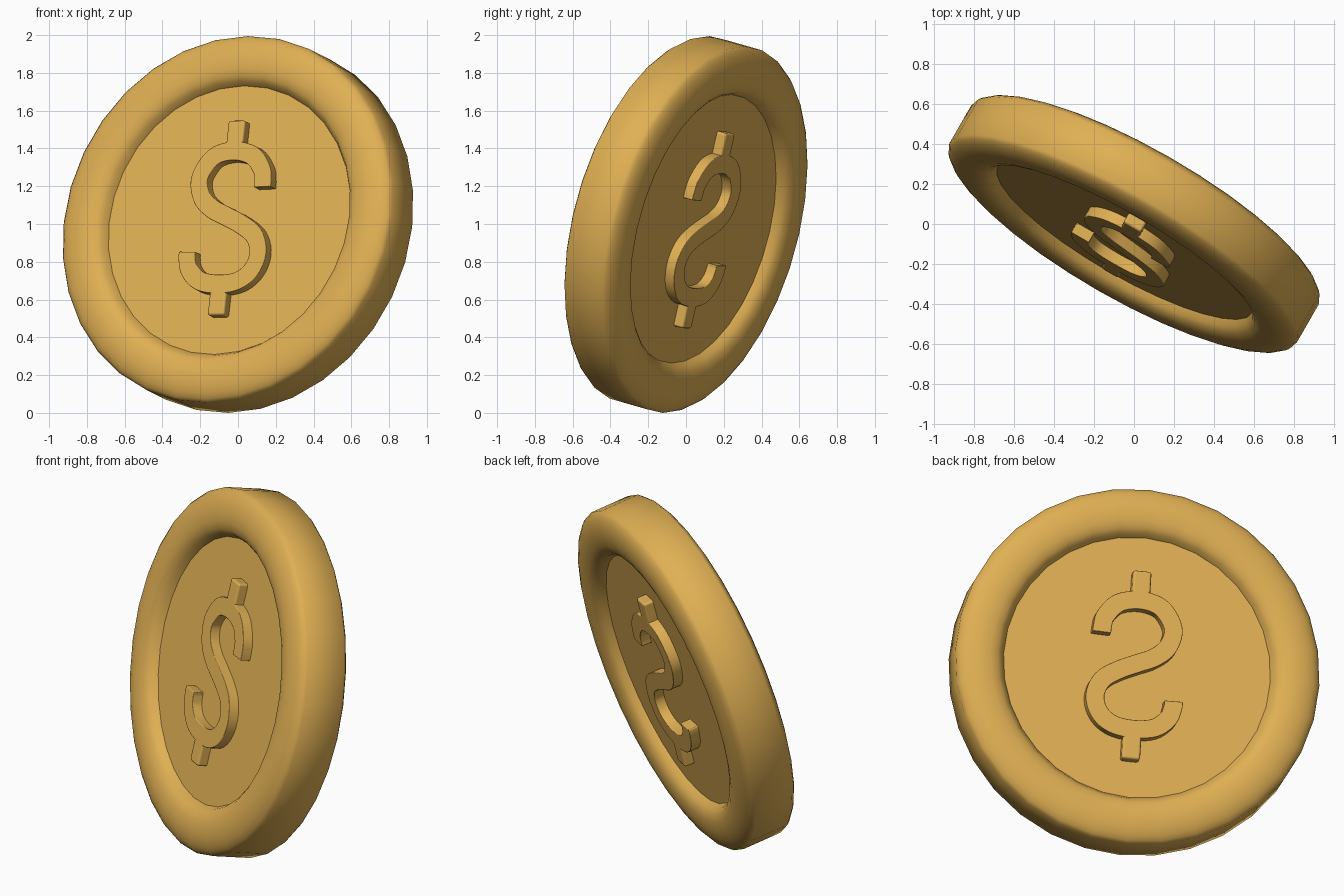
import bpy
import bmesh
from math import pi, radians, sin, cos
from mathutils import Matrix, Vector

cube = bpy.data.objects.get("Cube")
if cube:
    bpy.data.objects.remove(cube, do_unlink=True)

gold = bpy.data.materials.new("warm_gold")
gold.use_nodes = True
gold.diffuse_color = (0.74, 0.43, 0.088, 1)
gold.node_tree.nodes["Principled BSDF"].inputs["Base Color"].default_value = gold.diffuse_color

# Coin is modelled upright (axis on y), then turned and tipped back
TURN = (Matrix.Rotation(radians(-30), 4, "Z") @ Matrix.Rotation(radians(-14), 4, "X")
        @ Matrix.Rotation(radians(-1), 4, "Y"))
SIDES = 32
RELIEF = 0.152   # half depth of the raised symbol
STROKE = 0.051   # half width of its strokes


def finish(name, bm, bevel=0):
    """Turn a bmesh into a smooth-shaded gold object."""
    bmesh.ops.recalc_face_normals(bm, faces=bm.faces)
    mesh = bpy.data.meshes.new(name)
    bm.to_mesh(mesh)
    bm.free()
    mesh.materials.append(gold)
    mesh.shade_smooth()
    obj = bpy.data.objects.new(name, mesh)
    bpy.context.collection.objects.link(obj)
    if bevel:
        mod = obj.modifiers.new("soft_edges", "BEVEL")
        mod.width = bevel
        mod.segments = 2
        mod.limit_method = "ANGLE"
        mod.angle_limit = radians(40)
        mod.harden_normals = True
    else:
        mesh.set_sharp_from_angle(angle=radians(40))
    return obj


def loft(bm, rings):
    """Skin closed rings of equal size and cap both ends."""
    rings = [[bm.verts.new(p) for p in ring] for ring in rings]
    for a, b in zip(rings, rings[1:]):
        for i in range(len(a)):
            j = (i + 1) % len(a)
            bm.faces.new((a[i], a[j], b[j], b[i]))
    bm.faces.new(rings[0])
    bm.faces.new(rings[-1])


def smooth_path(points, steps=5):
    """Sample a curve passing through all points."""
    pts = [Vector(p) for p in points]
    pts = [2 * pts[0] - pts[1]] + pts + [2 * pts[-1] - pts[-2]]
    out = []
    for a, b, c, d in zip(pts, pts[1:], pts[2:], pts[3:]):
        for k in range(steps):
            t = k / steps
            out.append(0.5 * (2 * b + (c - a) * t + (2 * a - 5 * b + 4 * c - d) * t * t
                              + (3 * b - a - 3 * c + d) * t ** 3))
    return out + [pts[-2]]


def stroke(name, path):
    """Raised band of rectangular section following a path in the x-z plane."""
    rings = []
    for i, p in enumerate(path):
        along = (path[min(i + 1, len(path) - 1)] - path[max(i - 1, 0)]).normalized()
        side = Vector((-along.y, along.x)) * STROKE
        l, r = p + side, p - side
        rings.append([(l.x, -RELIEF, l.y), (r.x, -RELIEF, r.y),
                      (r.x, RELIEF, r.y), (l.x, RELIEF, l.y)])
    bm = bmesh.new()
    loft(bm, rings)
    return finish(name, bm, 0.014)


# Coin body: shallow recessed field, steep wall, rounded rim, same on both faces
half = [(0.733, 0.095), (0.75, 0.128), (0.775, 0.15), (0.815, 0.163), (0.87, 0.167),
        (0.92, 0.16), (0.96, 0.146), (0.985, 0.13), (1.0, 0.112)]
profile = [(r, -y) for r, y in half] + half[::-1]
bm = bmesh.new()
loft(bm, [[(r * cos(2 * pi * i / SIDES), y, r * sin(2 * pi * i / SIDES))
           for i in range(SIDES)] for r, y in profile])
parts = [finish("coin_body", bm)]

# Raised double curve of the symbol
curve = [(0.212, 0.164), (0.21, 0.205), (0.195, 0.262), (0.128, 0.338), (0.01, 0.365),
         (-0.108, 0.333), (-0.177, 0.225), (-0.154, 0.118), (-0.082, 0.051), (0.01, 0.008),
         (0.112, -0.041), (0.194, -0.102), (0.228, -0.194), (0.199, -0.286), (0.123, -0.345),
         (0.01, -0.362), (-0.108, -0.343), (-0.18, -0.282), (-0.202, -0.215), (-0.203, -0.182)]
parts.append(stroke("relief_curve", smooth_path(curve)))

# Short upright bars above and below the curve
for name, s in (("relief_bar_top", 1), ("relief_bar_bottom", -1)):
    parts.append(stroke(name, [Vector((0.01, 0.38 * s)), Vector((0.01, 0.532 * s))]))

# Stand the coin on the ground
lowest = min((TURN @ v.co).z for v in parts[0].data.vertices)
place = Matrix.Translation((0, 0, -lowest)) @ TURN
for obj in parts:
    obj.matrix_world = place
